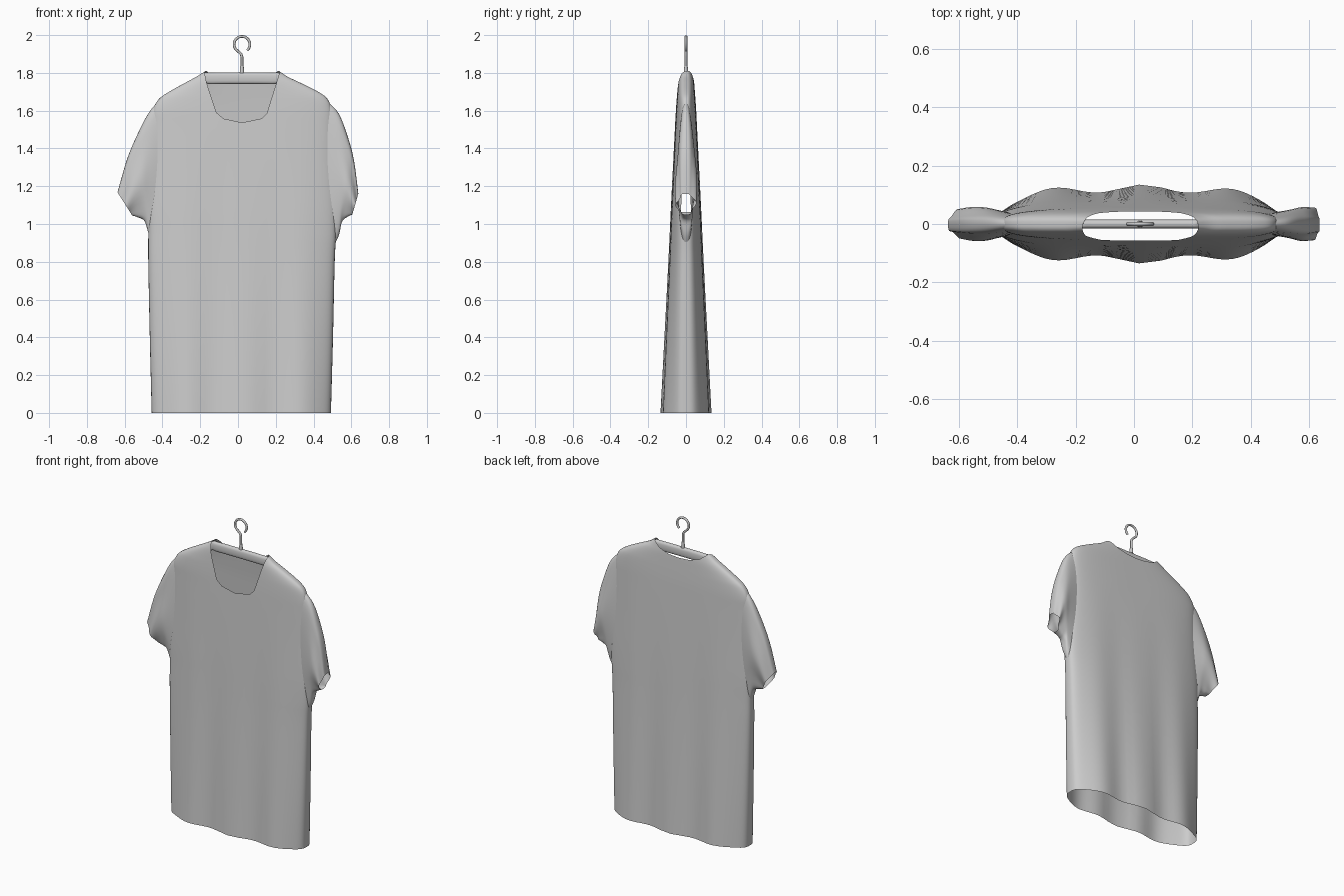
import bpy, bmesh, math
from mathutils import Vector

if "Cube" in bpy.data.objects:
    bpy.data.objects.remove(bpy.data.objects["Cube"])


def material(name, value):
    m = bpy.data.materials.new(name)
    m.diffuse_color = (value, value, value, 1)
    m.use_nodes = True
    m.node_tree.nodes["Principled BSDF"].inputs["Base Color"].default_value = m.diffuse_color
    return m


cloth = material("grey cloth", 0.6)
plastic = material("hanger grey", 0.6)


def finish(name, bm, mat):
    me = bpy.data.meshes.new(name)
    bm.to_mesh(me)
    bm.free()
    ob = bpy.data.objects.new(name, me)
    bpy.context.collection.objects.link(ob)
    me.materials.append(mat)
    me.shade_smooth()
    return ob


def loft(rings, caps=False):
    bm = bmesh.new()
    rows = [[bm.verts.new(p) for p in r] for r in rings]
    n = len(rows[0])
    for a, b in zip(rows, rows[1:]):
        for i in range(n):
            j = (i + 1) % n
            bm.faces.new((a[i], a[j], b[j], b[i]))
    if caps:
        bm.faces.new(rows[0][::-1])
        bm.faces.new(rows[-1])
    return bm


def resample(rows, count):
    """Smooth (Catmull-Rom) resampling of a list of number tuples."""
    out = []
    last = len(rows) - 1
    for k in range(count + 1):
        s = k / count * last
        i = min(int(s), last - 1)
        t = s - i
        p = [rows[max(0, min(last, i + d))] for d in (-1, 0, 1, 2)]
        out.append([0.5 * (2 * b + (c - a) * t + (2 * a - 5 * b + 4 * c - d) * t * t
                           + (3 * b - a - 3 * c + d) * t ** 3) for a, b, c, d in zip(*p)])
    return out


def spow(v, e):
    return math.copysign(abs(v) ** e, v)


# Body: height, left x, right x, half depth
BODY = [(0, -.457, .492, .122), (.4, -.467, .503, .106), (.8, -.475, .512, .089),
        (.95, -.475, .52, .083), (1.1, -.475, .52, .077), (1.35, -.46, .505, .066),
        (1.52, -.455, .50, .058), (1.6, -.452, .495, .054), (1.66, -.42, .475, .050),
        (1.70, -.365, .425, .047), (1.75, -.275, .325, .043), (1.78, -.22, .262, .039),
        (1.81, -.172, .218, .034)]
SIDES = 96
rings = []
for z, xl, xr, d in resample(BODY, 60):
    ring = []
    for k in range(SIDES):
        a = 2 * math.pi * k / SIDES
        u = spow(math.cos(a), 2 / 3)
        x = (xl + xr) / 2 + u * (xr - xl) / 2
        wave = 1 + .11 * max(0, 1 - z / 1.5) * math.cos(2 * math.pi * (x - .34) / .31)
        ring.append((x, d * wave * spow(math.sin(a), 2 / 3), z))
    rings.append(ring)
bm = loft(rings)


# Neckline: slice one panel along a convex outline and remove what lies inside
def cut_neck(side, outline):
    for (x0, z0), (x1, z1) in zip(outline, outline[1:]):
        faces = [f for f in bm.faces
                 if f.calc_center_median().y * side > 0 and f.calc_center_median().z > 1.5
                 and -.25 < f.calc_center_median().x < .3]
        geom = list({g for f in faces for g in (*f.verts, *f.edges)}) + faces
        bmesh.ops.bisect_plane(bm, geom=geom, plane_co=(x0, 0, z0),
                               plane_no=(z0 - z1, 0, x1 - x0), dist=1e-5)

    def inside(c):
        return all((x1 - x0) * (c.z - z0) - (z1 - z0) * (c.x - x0) > 0
                   for (x0, z0), (x1, z1) in zip(outline, outline[1:]))
    gone = [f for f in bm.faces if f.calc_center_median().y * side > 0
            and inside(f.calc_center_median())]
    bmesh.ops.delete(bm, geom=gone, context='FACES')


cut_neck(-1, [(-.18, 1.82), (-.167, 1.75), (-.114, 1.59), (-.077, 1.558), (.02, 1.537),
              (.124, 1.558), (.156, 1.59), (.204, 1.75), (.226, 1.82)])
cut_neck(1, [(-.18, 1.82), (-.12, 1.775), (-.05, 1.755), (.02, 1.75),
             (.09, 1.755), (.16, 1.775), (.226, 1.82)])

# Armholes
holes = []
for f in bm.faces:
    c = f.calc_center_median()
    if abs(c.y) < .024 and abs(c.x) > .4 and 1.05 < c.z < 1.54:
        holes.append(f)
bmesh.ops.delete(bm, geom=holes, context='FACES')
finish("shirt_body", bm, cloth)

# Sleeves: top x, top z, underarm x, underarm z, half depth
SLEEVES = {
    "left_sleeve": [(-.40, 1.665, -.43, .86, .036), (-.465, 1.60, -.470, .94, .046),
                    (-.525, 1.49, -.495, 1.015, .052), (-.585, 1.35, -.53, 1.035, .050),
                    (-.638, 1.168, -.56, 1.045, .042)],
    "right_sleeve": [(.45, 1.665, .47, .82, .036), (.530, 1.59, .53, .93, .046),
                     (.585, 1.45, .55, 1.01, .052), (.615, 1.33, .575, 1.035, .050),
                     (.637, 1.16, .605, 1.05, .046)],
}
for name, rows in SLEEVES.items():
    rings = []
    for i, (tx, tz, bx, bz, d) in enumerate(resample(rows, 24)):
        top, low = Vector((tx, 0, tz)), Vector((bx, 0, bz))
        t = i / 24
        ring = []
        for k in range(40):
            a = 2 * math.pi * k / 40
            p = (top + low) / 2 + (top - low) / 2 * math.cos(a)
            # soft hanging folds that grow towards the hem
            fold = 1 + .22 * t * math.cos(4 * a + .6)
            p.y = d * fold * spow(math.sin(a), .8)
            ring.append(p)
        rings.append(ring)
    finish(name, loft(rings), cloth)

# Hanger bar: x, centre height, half height
BAR = [(-.40, 1.615, .018), (-.29, 1.685, .024), (-.19, 1.765, .028), (-.14, 1.771, .03),
       (.02, 1.772, .03), (.18, 1.771, .03), (.23, 1.765, .028), (.34, 1.685, .024),
       (.45, 1.615, .018)]
rings = [[(x, .016 * spow(math.cos(2 * math.pi * k / 20), .7),
           z + h * spow(math.sin(2 * math.pi * k / 20), .7)) for k in range(20)]
         for x, z, h in resample(BAR, 40)]
finish("hanger_bar", loft(rings, True), plastic)

# Collar at the foot of the hook
bm = bmesh.new()
bmesh.ops.create_cone(bm, cap_ends=True, segments=16, radius1=.012, radius2=.009, depth=.035)
bmesh.ops.translate(bm, verts=bm.verts, vec=(.021, 0, 1.818))
finish("hook_collar", bm, plastic)

# Wire hook
path = [(.021, 1.81), (.021, 1.885), (.016, 1.9)]
for k in range(19):
    a = math.radians(215 - k * 265 / 18)
    path.append((.021 + .042 * math.cos(a), 1.951 + .042 * math.sin(a)))
cu = bpy.data.curves.new("wire_hook", 'CURVE')
cu.dimensions = '3D'
cu.bevel_depth = .007
cu.bevel_resolution = 3
cu.use_fill_caps = True
sp = cu.splines.new('POLY')
sp.points.add(len(path) - 1)
for pt, (x, z) in zip(sp.points, path):
    pt.co = (x, 0, z, 1)
hook = bpy.data.objects.new("wire_hook", cu)
bpy.context.collection.objects.link(hook)
cu.materials.append(plastic)

# Smooth shading with sharp creases kept
for ob in bpy.data.objects:
    if ob.type == 'MESH':
        ob.select_set(True)
        bpy.context.view_layer.objects.active = ob
bpy.ops.object.shade_smooth_by_angle(angle=math.radians(50))
